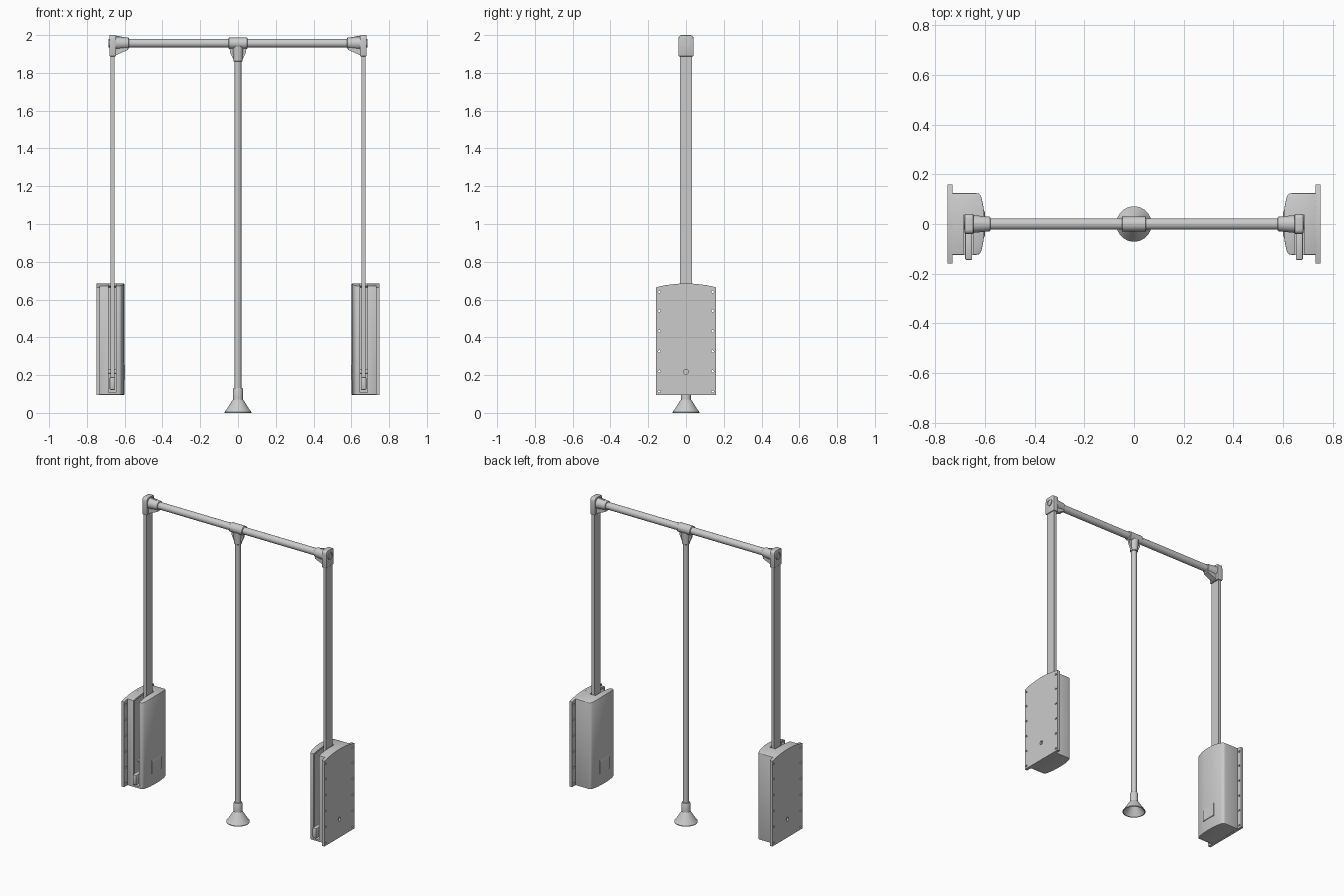
import bpy, bmesh, math
from mathutils import Matrix, Vector

if "Cube" in bpy.data.objects:
    bpy.data.objects.remove(bpy.data.objects["Cube"])

BAR_Z = 1.957


def finish(name, bm):
    bmesh.ops.recalc_face_normals(bm, faces=bm.faces)
    me = bpy.data.meshes.new(name)
    bm.to_mesh(me)
    bm.free()
    ob = bpy.data.objects.new(name, me)
    bpy.context.collection.objects.link(ob)
    return ob


def loft(name, rings):
    """Skin closed rings of equal length and cap both ends."""
    bm = bmesh.new()
    vs = [[bm.verts.new(p) for p in r] for r in rings]
    n = len(vs[0])
    for a, b in zip(vs, vs[1:]):
        for i in range(n):
            bm.faces.new((a[i], a[(i + 1) % n], b[(i + 1) % n], b[i]))
    bm.faces.new(vs[0])
    bm.faces.new(vs[-1])
    return finish(name, bm)


def box(name, x0, x1, y0, y1, z0, z1):
    return loft(name, [[(x0, y0, z), (x1, y0, z), (x1, y1, z), (x0, y1, z)] for z in (z0, z1)])


def lathe(name, profile, axis='Z', centre=(0, 0, 0), n=32):
    """Revolve (radius, height) pairs about the Z or X axis."""
    rings = []
    for r, h in profile:
        ring = []
        for i in range(n):
            t = 2 * math.pi * i / n
            c, s = r * math.cos(t), r * math.sin(t)
            p = (c, s, h) if axis == 'Z' else (h, c, s)
            ring.append(Vector(p) + Vector(centre))
        rings.append(ring)
    return loft(name, rings)


def apply_mod(ob, kind, **props):
    m = ob.modifiers.new(kind, kind)
    for k, v in props.items():
        setattr(m, k, v)
    bpy.context.view_layer.objects.active = ob
    bpy.ops.object.modifier_apply(modifier=m.name)


def bevel(ob, width, segments=3):
    apply_mod(ob, 'BEVEL', width=width, segments=segments, limit_method='ANGLE',
              angle_limit=math.radians(40))


def cut(ob, cutter):
    apply_mod(ob, 'BOOLEAN', object=cutter, operation='DIFFERENCE', solver='EXACT')
    bpy.data.objects.remove(cutter)


def mirror(ob):
    apply_mod(ob, 'MIRROR', use_mirror_merge=False)


def top_z(y):
    return 0.685 - 0.02 * (y / 0.158) ** 2


def slab(name, stations, x_back, z0, drop=0.0):
    """Arched-top block from (y, inner x) stations."""
    return loft(name, [[(x, y, z0), (x_back, y, z0), (x_back, y, top_z(y) - drop),
                        (x, y, top_z(y) - drop)] for y, x in stations])


# Crossbar and pull rod
lathe('crossbar', [(0.023, -0.65), (0.023, 0.65)], 'X', (0, 0, BAR_Z))
lathe('pull_rod', [(0.0175, 0.065), (0.0175, 1.94)])

# Bell-shaped pull handle, hollow underneath
lathe('pull_handle', [(0.018, 0.132), (0.024, 0.132), (0.026, 0.128), (0.026, 0.072),
                      (0.033, 0.062), (0.058, 0.022), (0.068, 0.008), (0.071, 0.004),
                      (0.071, 0.0), (0.065, 0.0), (0.055, 0.015), (0.028, 0.056), (0.01, 0.058)])

# Centre tee: sleeve, collar and side webs
lathe('tee_sleeve', [(0.027, -0.049), (0.030, -0.047), (0.030, 0.047), (0.027, 0.049)],
      'X', (0, 0, BAR_Z))
lathe('tee_collar', [(0.022, 1.86), (0.024, 1.862), (0.029, 1.94)])
web = [(-0.045, 1.95), (-0.043, 1.91), (-0.022, 1.866), (0.022, 1.866), (0.043, 1.91), (0.045, 1.95)]
loft('tee_web', [[(x, y, z) for x, z in web] for y in (-0.007, 0.007)])

sides = []

# Swing arms with rounded end brackets
sides.append(box('swing_arm', 0.655, 0.675, -0.033, 0.033, 0.13, 1.93))
head = [(-0.04, 1.888), (0.04, 1.888), (0.04, 1.975)]
head += [(0.022 + 0.018 * math.cos(t), 1.982 + 0.018 * math.sin(t))
         for t in (math.pi / 8 * i for i in range(1, 5))]
head += [(-y, z) for y, z in reversed(head[2:])]
bracket = loft('arm_bracket', [[(x, y, z) for y, z in head] for x in (0.646, 0.681)])
bevel(bracket, 0.003, 2)
sides.append(bracket)

# Bolt with recessed face on each bracket
sides.append(lathe('bracket_bolt', [(0.022, 0.66), (0.022, 0.686), (0.017, 0.686), (0.017, 0.682)],
                   'X', (0, 0, BAR_Z)))

# Corner sockets holding the crossbar, with gusset
sides.append(lathe('corner_socket', [(0.026, 0.578), (0.029, 0.580), (0.036, 0.65)],
                   'X', (0, 0, BAR_Z)))
gusset = [(0.582, 1.94), (0.582, 1.922), (0.65, 1.892), (0.65, 1.94)]
sides.append(loft('corner_gusset', [[(x, y, z) for x, z in gusset] for y in (-0.02, 0.02)]))
rib = [(0.60, 1.96), (0.65, 1.96), (0.65, 1.998), (0.60, 1.989)]
sides.append(loft('corner_rib', [[(x, y, z) for x, z in rib] for y in (-0.004, 0.004)]))

# Wall plate with arched top and screw holes
ys = [-0.158 + 0.316 * i / 16 for i in range(17)]
plate = slab('wall_plate', [(y, 0.731) for y in ys], 0.75, 0.095)
holes = [(s * 0.141, z, 0.0065) for s in (-1, 1) for z in (0.113, 0.22, 0.326, 0.433, 0.54, 0.641)]
holes.append((0, 0.217, 0.013))
bm = bmesh.new()
for y, z, r in holes:
    bmesh.ops.create_cone(bm, cap_ends=True, segments=16, radius1=r, radius2=r, depth=0.06,
                          matrix=Matrix.Translation((0.74, y, z)) @ Matrix.Rotation(math.pi / 2, 4, 'Y'))
cut(plate, finish('hole_cutter', bm))
sides.append(plate)

# Spring housing cover: bowed inner face, hollow, slotted to the front and top
half = [(0.0, 0.602), (0.03, 0.6025), (0.055, 0.604), (0.075, 0.607), (0.095, 0.611),
        (0.110, 0.615), (0.118, 0.619), (0.122, 0.625), (0.124, 0.635)]
stations = [(-y, x) for y, x in reversed(half)] + half[1:]
cover = slab('spring_cover', stations, 0.738, 0.096)
bevel(cover, 0.004, 2)
cut(cover, slab('hollow_cutter', [(-0.114 + 0.228 * i / 10, 0.626) for i in range(11)],
                0.76, 0.106, 0.012))
cut(cover, box('slot_cutter', 0.645, 0.686, -0.2, 0.036, 0.108, 0.8))
sides.append(cover)

# Raised grip wedge low on the inner face of the cover
wedge = [(0.612, 0.17), (0.599, 0.178), (0.599, 0.255), (0.604, 0.27), (0.612, 0.27)]
sides.append(loft('cover_badge_plate', [[(x, y, z) for x, z in wedge] for y in (-0.05, 0.05)]))

# Stop block showing through the front slot
stop = box('stop_block', 0.651, 0.679, -0.145, -0.03, 0.122, 0.19)
bevel(stop, 0.005, 2)
sides.append(stop)

# Pivot pin inside the housing
sides.append(lathe('pivot_pin', [(0.012, 0.62), (0.012, 0.735)], 'X', (0, 0, 0.217)))

for ob in sides:
    mirror(ob)

# Smooth round parts, keep edges crisp
bpy.ops.object.select_all(action='SELECT')
bpy.ops.object.shade_smooth_by_angle(angle=math.radians(30))
